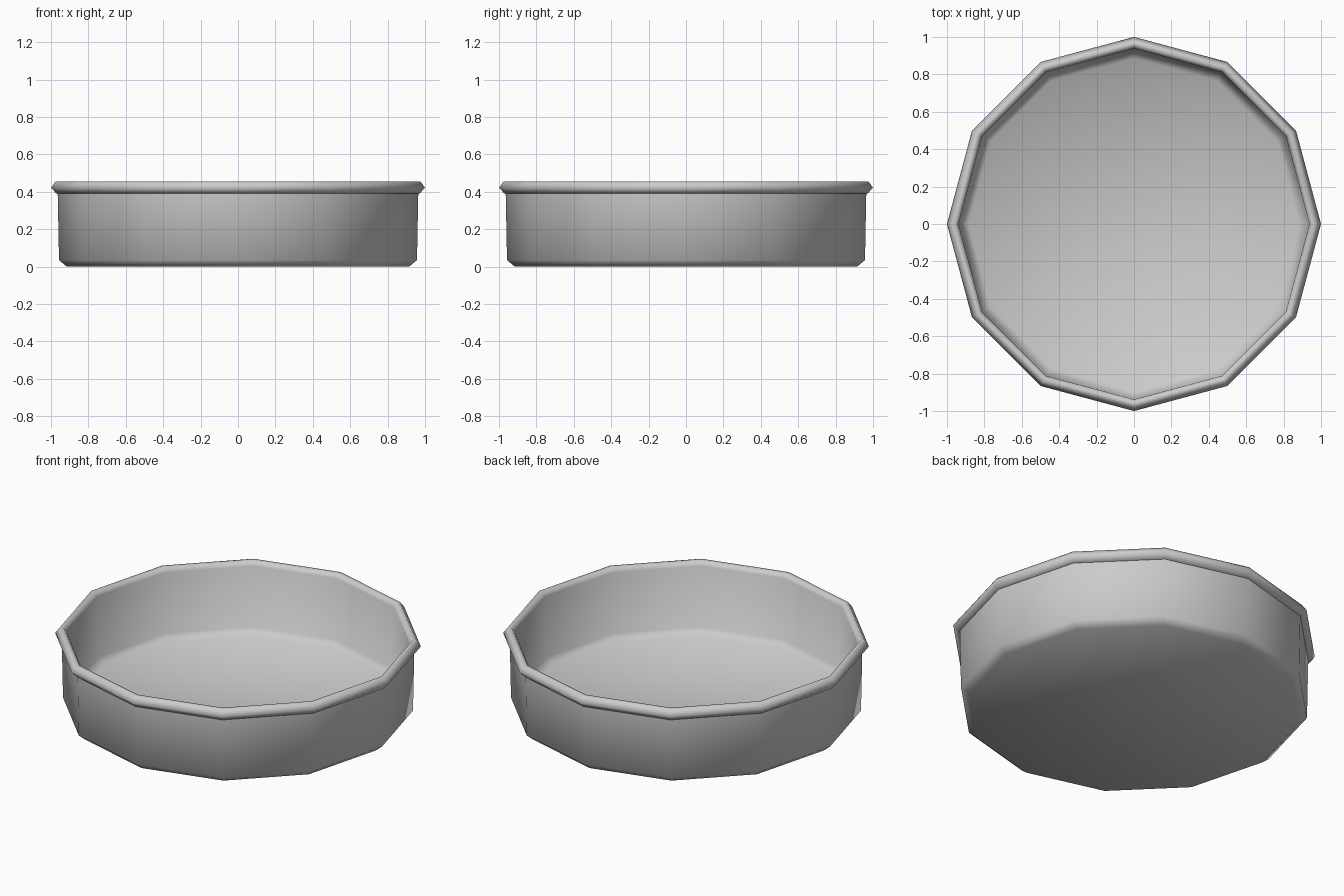
import bpy
import bmesh
from math import cos, sin, tau

cube = bpy.data.objects.get("Cube")
if cube:
    bpy.data.objects.remove(cube, do_unlink=True)

SIDES = 12

metal = bpy.data.materials.new("grey metal")
metal.use_nodes = True
grey = (0.6, 0.6, 0.6, 1)
metal.diffuse_color = grey
metal.node_tree.nodes["Principled BSDF"].inputs["Base Color"].default_value = grey


def lathe(name, profile, cap_start=False, cap_end=False):
    """Turn an (r, z) profile, going up outside and down inside, into a smooth object."""
    bm = bmesh.new()
    rings = [[bm.verts.new((r * cos(tau * i / SIDES), r * sin(tau * i / SIDES), z))
              for i in range(SIDES)] for r, z in profile]
    for a, b in zip(rings, rings[1:]):
        for i in range(SIDES):
            j = (i + 1) % SIDES
            bm.faces.new((a[i], a[j], b[j], b[i]))
    if cap_start:
        bm.faces.new(rings[0][::-1])
    if cap_end:
        bm.faces.new(rings[-1])
    for face in bm.faces:
        face.smooth = True
    mesh = bpy.data.meshes.new(name)
    bm.to_mesh(mesh)
    bm.free()
    mesh.materials.append(metal)
    obj = bpy.data.objects.new(name, mesh)
    bpy.context.collection.objects.link(obj)
    return obj


# Base and outer wall, up to the underside of the rim
lathe("outer_wall", [(0.915, 0), (0.957, 0.035), (0.964, 0.392)], cap_start=True)

# Rolled rim running smoothly into the inner wall and the raised floor
lathe("rim_and_inner_bowl", [(0.962, 0.39), (0.97, 0.39), (1.0, 0.422), (0.975, 0.456),
                             (0.953, 0.456), (0.938, 0.43), (0.925, 0.07),
                             (0.885, 0.038)], cap_end=True)
